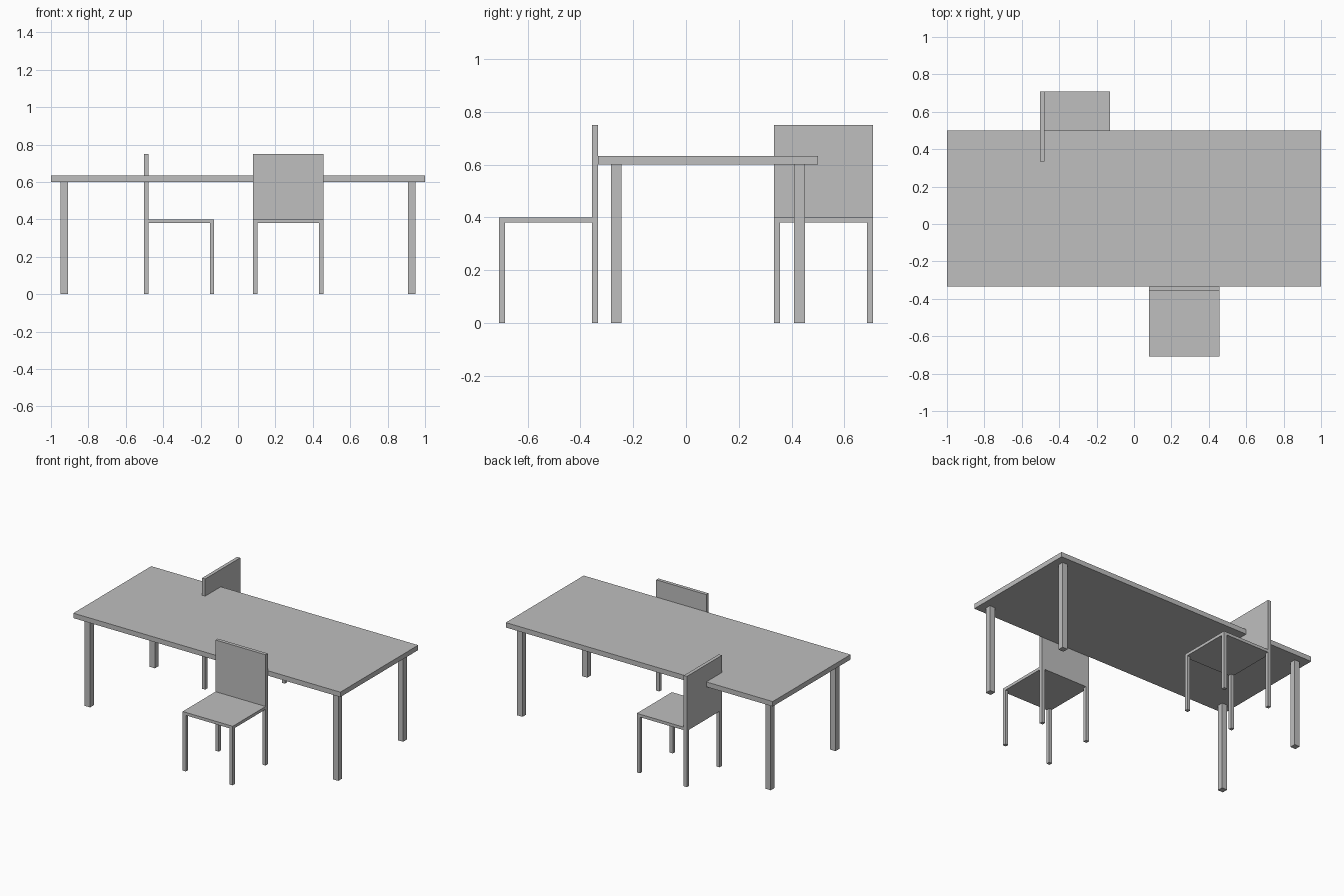
import bpy
from mathutils import Matrix

cube = bpy.data.objects.get("Cube")
if cube:
    bpy.data.objects.remove(cube, do_unlink=True)

GREY = (0.52, 0.52, 0.52, 1.0)
grey = bpy.data.materials.new("light grey")
grey.use_nodes = True
grey.diffuse_color = GREY
grey.node_tree.nodes["Principled BSDF"].inputs["Base Color"].default_value = GREY


def box(name, centre, size, place=Matrix()):
    """Box of the given size, resting on the height centre[2]."""
    x, y, z = centre
    bpy.ops.mesh.primitive_cube_add(size=1)
    ob = bpy.context.object
    ob.name = name
    ob.data.transform(place @ Matrix.Translation((x, y, z + size[2] / 2))
                      @ Matrix.Diagonal((*size, 1)))
    ob.data.materials.append(grey)


def legs(name, x, y, thick, height, place):
    """Four square legs centred at plus and minus x and y."""
    for side, sx in (("left", 1), ("right", -1)):
        for end, sy in (("front", -1), ("back", 1)):
            box(f"{name}_{end}_{side}_leg", (sx * x, sy * y, 0),
                (thick, thick, height), place)


# Table
table = Matrix.Translation((0, 0.0833, 0))
box("table_top", (0, 0, 0.6), (2, 0.8333, 0.0333), table)
legs("table", 0.93, 0.3467, 0.04, 0.6, table)

# Chairs: each backrest stands on the local +y edge of its seat
WIDTH, THICK = 0.375, 0.0235
EDGE = (WIDTH - THICK) / 2


def chair(name, x, y, turn):
    place = Matrix.Translation((x, y, 0)) @ Matrix.Rotation(turn, 4, "Z")
    box(f"{name}_seat", (0, 0, 0.38), (WIDTH, WIDTH, 0.02), place)
    box(f"{name}_backrest", (0, EDGE, 0.4), (WIDTH, THICK, 0.35), place)
    legs(name, EDGE, EDGE, THICK, 0.38, place)


chair("front_chair", 0.269, -0.5208, 0)
chair("back_chair", -0.315, 0.5208, 1.5707963)
